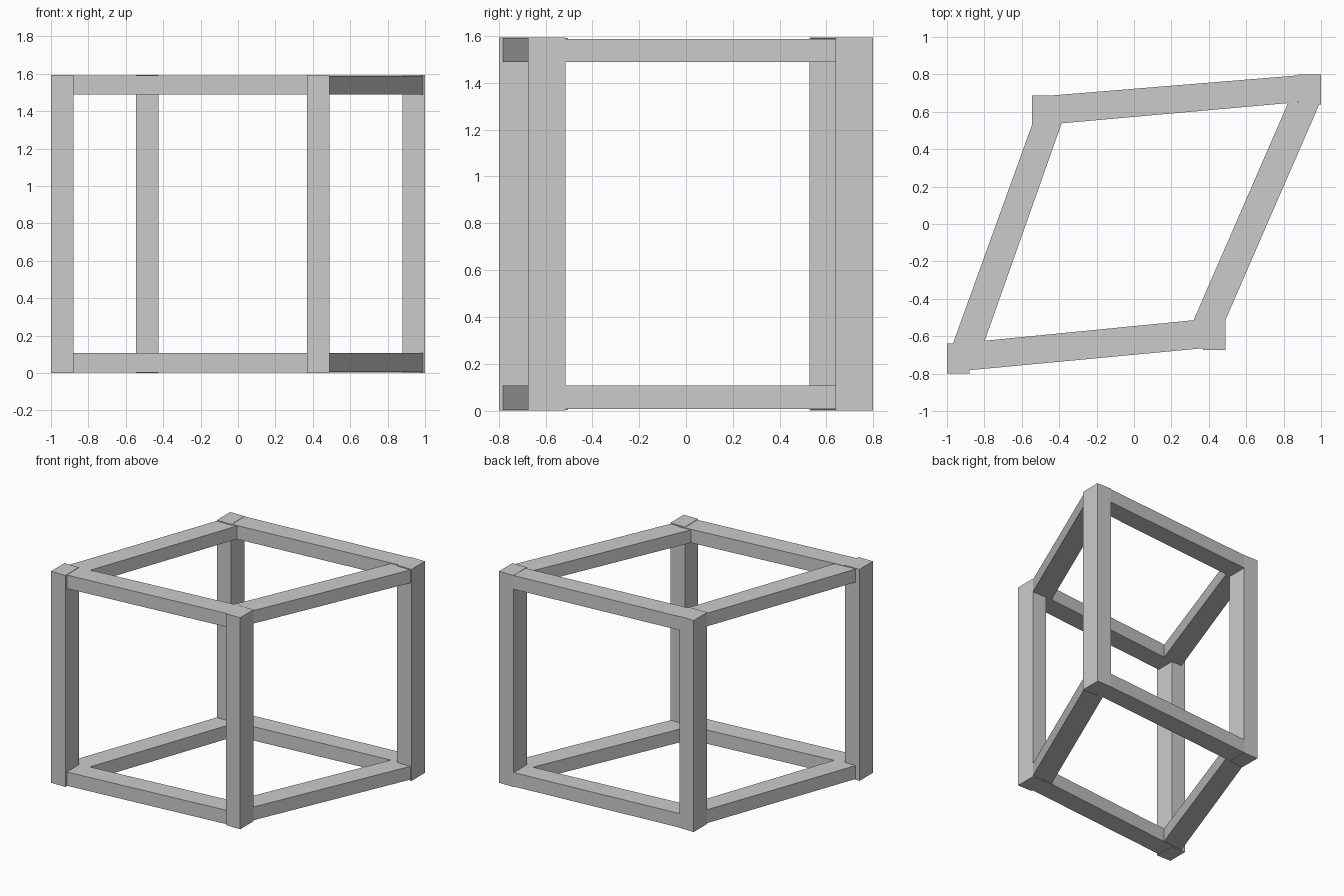
import bpy
import bmesh

if "Cube" in bpy.data.objects:
    bpy.data.objects.remove(bpy.data.objects["Cube"], do_unlink=True)

grey = bpy.data.materials.new("plain grey")
grey.use_nodes = True
grey.diffuse_color = (0.6, 0.6, 0.6, 1)
grey.node_tree.nodes["Principled BSDF"].inputs["Base Color"].default_value = (0.6, 0.6, 0.6, 1)


def prism(name, outline, bottom, top):
    """Extrude a flat outline upward into a solid bar."""
    bm = bmesh.new()
    face = bm.faces.new([bm.verts.new((x, y, bottom)) for x, y in outline])
    raised = bmesh.ops.extrude_face_region(bm, geom=[face])["geom"]
    bmesh.ops.translate(bm, vec=(0, 0, top - bottom),
                        verts=[v for v in raised if isinstance(v, bmesh.types.BMVert)])
    bmesh.ops.recalc_face_normals(bm, faces=bm.faces)
    mesh = bpy.data.meshes.new(name)
    bm.to_mesh(mesh)
    bm.free()
    mesh.materials.append(grey)
    obj = bpy.data.objects.new(name, mesh)
    bpy.context.collection.objects.link(obj)


HEIGHT = 1.594
POST_X, POST_Y = 0.12, 0.16

# Upright corner posts, placed by their front right corner
posts = {
    "front_right_post": (-1.0, -0.798),
    "front_left_post": (0.37, -0.674),
    "back_right_post": (-0.546, 0.528),
    "back_left_post": (0.88, 0.638),
}
for name, (x, y) in posts.items():
    prism(name, [(x, y), (x + POST_X, y), (x + POST_X, y + POST_Y), (x, y + POST_Y)], 0, HEIGHT)

# Skewed rails joining the posts: outline and inset from top and bottom
rails = {
    "front_rail": ([(-0.99, -0.792), (0.415, -0.66), (0.415, -0.505), (-0.99, -0.643)], 0.003),
    "back_rail": ([(-0.48, 0.53), (0.92, 0.655), (0.92, 0.798), (-0.48, 0.684)], 0.002),
    "right_rail": ([(-0.99, -0.7), (-0.825, -0.7), (-0.365, 0.6), (-0.52, 0.6)], 0.006),
    "left_rail": ([(0.29, -0.58), (0.46, -0.58), (0.995, 0.65), (0.825, 0.65)], 0.007),
}
for name, (outline, inset) in rails.items():
    prism("lower_" + name, outline, inset, 0.107)
    prism("upper_" + name, outline, 1.489, HEIGHT - inset)
